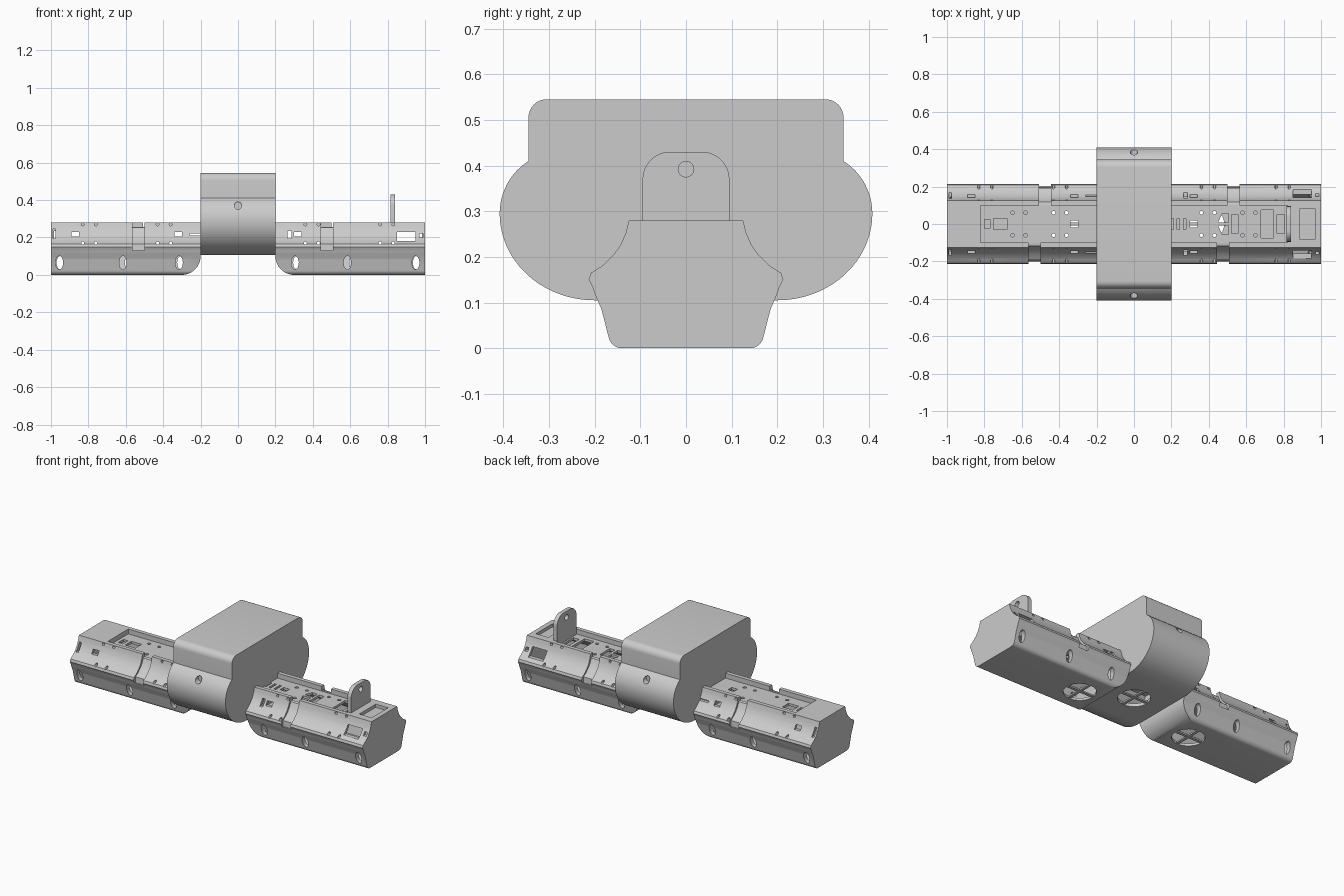
import bpy, bmesh, math

cube = bpy.data.objects.get("Cube")
if cube:
    bpy.data.objects.remove(cube, do_unlink=True)

grey = bpy.data.materials.new("light_grey")
grey.use_nodes = True
grey.diffuse_color = (0.6, 0.6, 0.6, 1)
grey.node_tree.nodes["Principled BSDF"].inputs["Base Color"].default_value = (0.6, 0.6, 0.6, 1)


def arc(cx, cy, rx, ry, start, end, n=10):
    angles = [math.radians(start + (end - start) * i / n) for i in range(n + 1)]
    return [(cx + rx * math.cos(a), cy + ry * math.sin(a)) for a in angles]


def circle(cx, cy, rx, ry=None, n=24):
    return arc(cx, cy, rx, ry or rx, 0, 360, n)[:-1]


def rect(u0, u1, v0, v1):
    return [(u0, v0), (u1, v0), (u1, v1), (u0, v1)]


def mirrored(half):
    """Close a right-hand half profile with its reflection."""
    return half + [(-u, v) for u, v in reversed(half) if u > 1e-6]


def build(name, prisms):
    """Mesh made of prisms, each (profile, axis, start, end)."""
    place = {"x": lambda u, v, d: (d, u, v),
             "y": lambda u, v, d: (u, d, v),
             "z": lambda u, v, d: (u, v, d)}
    bm = bmesh.new()
    for profile, axis, a, b in prisms:
        lo = [bm.verts.new(place[axis](u, v, a)) for u, v in profile]
        hi = [bm.verts.new(place[axis](u, v, b)) for u, v in profile]
        bm.faces.new(lo)
        bm.faces.new(hi)
        for i in range(len(lo)):
            j = (i + 1) % len(lo)
            bm.faces.new((lo[i], lo[j], hi[j], hi[i]))
    bmesh.ops.recalc_face_normals(bm, faces=bm.faces)
    mesh = bpy.data.meshes.new(name)
    bm.to_mesh(mesh)
    bm.free()
    mesh.materials.append(grey)
    ob = bpy.data.objects.new(name, mesh)
    bpy.context.collection.objects.link(ob)
    return ob


def carve(ob, prisms, operation="DIFFERENCE"):
    cutter = build("cutter", prisms)
    cutter.hide_render = True
    mod = ob.modifiers.new("carve", "BOOLEAN")
    mod.operation, mod.object = operation, cutter
    mod.solver = "EXACT"
    mod.use_self = True
    bpy.context.view_layer.update()
    result = bpy.data.meshes.new_from_object(ob.evaluated_get(bpy.context.evaluated_depsgraph_get()))
    ob.modifiers.clear()
    ob.data = result
    bpy.data.objects.remove(cutter, do_unlink=True)


def both_sides(profile, near, far):
    return [(profile, "y", s * near, s * far) for s in (-1, 1)]


parts = []

# Upper rail: concave-sided shell with a recessed deck
flank = [(0.208, 0.165), (0.184, 0.18), (0.16, 0.203), (0.144, 0.225), (0.132, 0.252), (0.125, 0.28)]
rail = build("upper_rail", [(mirrored([(0.2, 0.12), (0.205, 0.135), (0.213, 0.15)] + flank), "x", -1, 1)])
cavity = mirrored([(0.18, 0.1), (0.18, 0.155), (0.145, 0.195), (0.115, 0.235)])
carve(rail, [(cavity, "x", -0.985, 0.985), (rect(-0.1, 0.1, 0.25, 0.3), "x", -0.82, 0.82)])

# Cross channels in the flanks, placed with half-turn symmetry
groove = [(0.195, 0.13)] + [(y - 0.015, z) for y, z in flank[:-1]]
groove += [(0.11, 0.255), (0.09, 0.255), (0.09, 0.3), (0.3, 0.3), (0.3, 0.13)]
channels = []
for x in (-0.533, 0.475):
    channels.append(([(-y, z) for y, z in groove], "x", x - 0.032, x + 0.032))
    channels.append((groove, "x", -x - 0.032, -x + 0.032))
carve(rail, channels)

# Flank windows and pin holes
openings = []
for window in [(-0.99, -0.975, 0.195, 0.245), (-0.89, -0.85, 0.205, 0.23), (-0.34, -0.3, 0.205, 0.23),
               (-0.26, -0.2, 0.21, 0.22), (0.265, 0.285, 0.195, 0.235), (0.3, 0.34, 0.205, 0.23),
               (0.85, 0.95, 0.18, 0.23), (0.97, 0.99, 0.2, 0.22)]:
    openings += both_sides(rect(*window), 0.105, 0.3)
for x in (-0.83, -0.76, -0.43, -0.36, 0.36, 0.43, 0.76, 0.83):
    openings += both_sides(circle(x, 0.27, 0.008, n=12), 0.105, 0.3)
    openings += both_sides(circle(x, 0.17, 0.008, n=12), 0.15, 0.3)

# Deck windows and pin holes
for x0, x1, w in [(-0.8, -0.77, 0.025), (-0.75, -0.68, 0.03), (-0.34, -0.3, 0.018), (0.2, 0.212, 0.03),
                  (0.23, 0.243, 0.03), (0.265, 0.278, 0.03), (0.3, 0.34, 0.018), (0.68, 0.745, 0.075),
                  (0.765, 0.805, 0.05)]:
    openings.append((rect(x0, x1, -w, w), "z", 0.2, 0.27))
for x in (0.36, 0.43, 0.58, 0.65):
    for sx in (-1, 1):
        for y in (-0.06, 0.06):
            openings.append((circle(sx * x, y, 0.01, n=12), "z", 0.2, 0.27))
for s in (-1, 1):
    openings.append(([(0.45, s * 0.008), (0.505, s * 0.008), (0.505, s * 0.055), (0.47, s * 0.055)],
                     "z", 0.2, 0.27))
openings.append((rect(0.52, 0.555, -0.05, 0.05), "z", 0.2, 0.27))
openings.append((rect(0.885, 0.97, -0.08, 0.08), "z", 0.26, 0.3))
carve(rail, openings)
parts.append(rail)

# Lower trays with rounded inner ends, side slots and a round floor vent
tray_section = mirrored([(0, 0)] + arc(0.14, 0.03, 0.03, 0.03, -90, -10, 8) + [(0.185, 0.085), (0.2, 0.12)])
tray_cavity = mirrored([(0.14, 0.015), (0.18, 0.2)])
slots = (-0.955, -0.615, -0.315, 0.305, 0.585, 0.95)
for name, s in (("left_tray", 1), ("right_tray", -1)):
    tray = build(name, [(tray_section, "x", s * 0.2, s)])
    outline = arc(0.3, 0.1, 0.1, 0.1, 180, 270, 12) + [(1.1, 0), (1.1, 0.2), (0.2, 0.2)]
    outline = [(s * x, z - 0.0005 if z == 0 else z) for x, z in outline]
    carve(tray, [(outline, "y", -0.4, 0.4)], "INTERSECT")
    carve(tray, [(tray_cavity, "x", s * 0.285, s * 0.985)])
    cuts = [(circle(s * 0.39, 0, 0.092, n=40), "z", -0.1, 0.05)]
    for x in slots:
        if x * s > 0:
            cuts.append((circle(x, 0.065, 0.02, 0.036), "y", -0.1, -0.3))
        else:
            cuts.append((circle(-x, 0.065, 0.02, 0.036), "y", 0.1, 0.3))
    carve(tray, cuts)
    parts.append(tray)

# Central housing: flat-topped block with bulging front and back
half = [(0, 0.105)] + arc(0.2, 0.295, 0.208, 0.19, -90, 0, 24)
half += arc(0.272, 0.295, 0.136, 0.136, 0, 57.5, 12)[1:]
half += arc(0.305, 0.505, 0.04, 0.04, 0, 90, 8)
housing = build("central_housing", [(mirrored(half), "x", -0.2, 0.2)])
carve(housing, [(rect(-0.2, 0.2, 0.125, 0.3), "x", -0.18, 0.18)])
carve(housing, [(circle(0, 0, 0.092, n=40), "z", 0.05, 0.16)]
      + both_sides(circle(0, 0.37, 0.02), 0.36, 0.5))
parts.append(housing)

# Cross-shaped grilles in the three vents
for name, x, z in (("left_vent_grille", 0.39, 0.003), ("right_vent_grille", -0.39, 0.003),
                   ("housing_vent_grille", 0, 0.108)):
    parts.append(build(name, [(rect(x - 0.096, x + 0.096, -0.009, 0.009), "z", z, z + 0.009),
                              (rect(x - 0.009, x + 0.009, -0.096, 0.096), "z", z, z + 0.009)]))

# Upright tab with a round hole
tab = build("upright_tab", [(mirrored([(0.095, 0.24)] + arc(0.035, 0.37, 0.06, 0.06, 0, 90, 12)),
                             "x", 0.815, 0.84)])
carve(tab, [(circle(0, 0.392, 0.017), "x", 0.7, 0.9)])
parts.append(tab)

# Smooth curved walls, crisp edges
bpy.ops.object.select_all(action="DESELECT")
for ob in parts:
    ob.select_set(True)
bpy.context.view_layer.objects.active = rail
bpy.ops.object.shade_smooth_by_angle(angle=math.radians(30))
